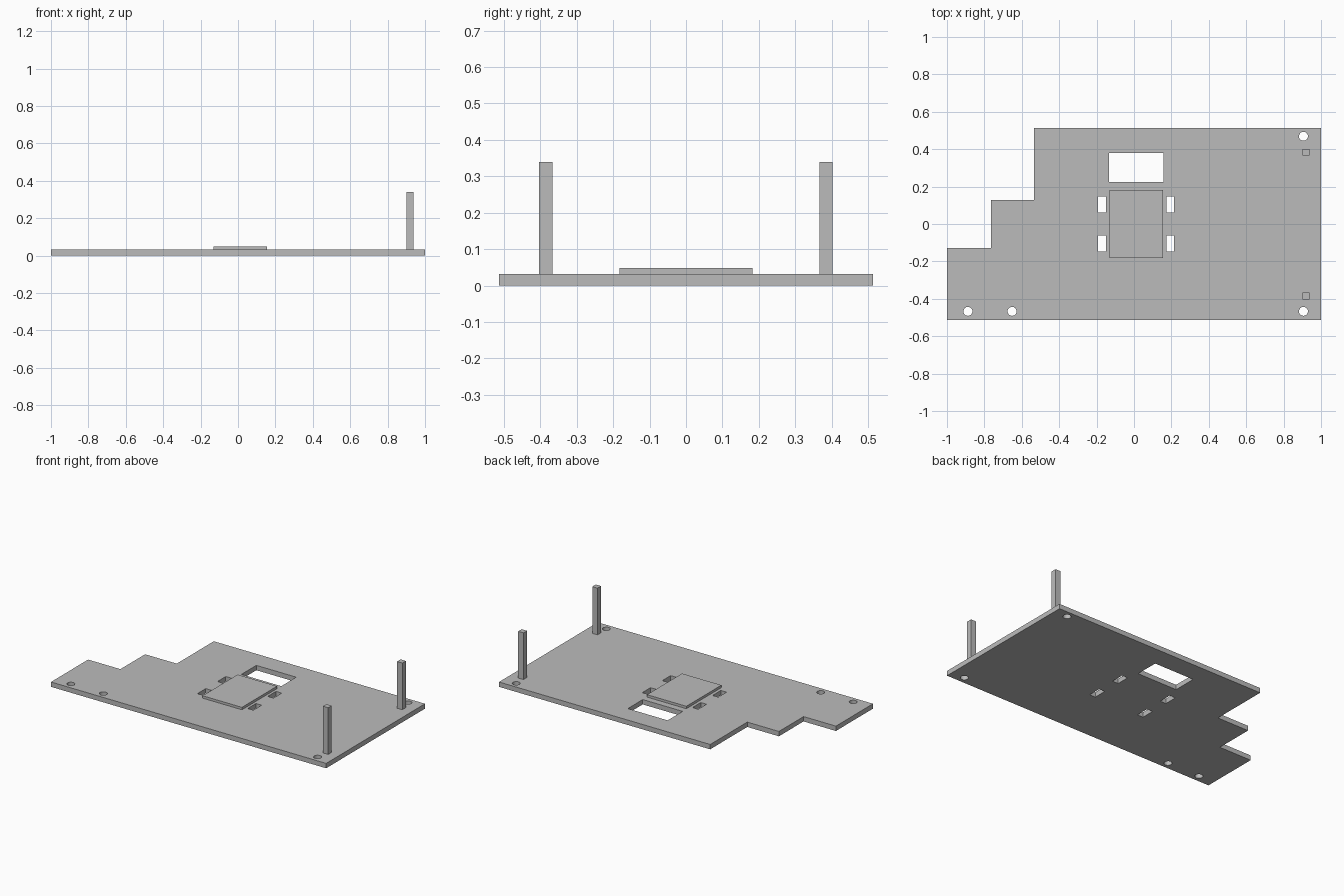
import bpy, bmesh, math

if "Cube" in bpy.data.objects:
    bpy.data.objects.remove(bpy.data.objects["Cube"])

T = 0.032          # plate thickness
grey = bpy.data.materials.new("mid_grey")
grey.diffuse_color = (0.5, 0.5, 0.5, 1)
grey.use_nodes = True
grey.node_tree.nodes["Principled BSDF"].inputs["Base Color"].default_value = grey.diffuse_color


def finish(name, bm):
    mesh = bpy.data.meshes.new(name)
    bm.to_mesh(mesh)
    bm.free()
    mesh.materials.append(grey)
    ob = bpy.data.objects.new(name, mesh)
    bpy.context.collection.objects.link(ob)
    return ob


def rect(x0, x1, y0, y1):
    return [(x0, y0), (x1, y0), (x1, y1), (x0, y1)]


def circle(cx, cy, r, n=24):
    return [(cx + r * math.cos(2 * math.pi * i / n),
             cy + r * math.sin(2 * math.pi * i / n)) for i in range(n)]


def box(name, x0, x1, y0, y1, z0, z1):
    bm = bmesh.new()
    bmesh.ops.create_cube(bm, size=1)
    for v in bm.verts:
        v.co = (x1 if v.co.x > 0 else x0,
                y1 if v.co.y > 0 else y0,
                z1 if v.co.z > 0 else z0)
    return finish(name, bm)


# Stepped plate outline, followed by its openings
loops = [[(-1, -0.513), (1, -0.513), (1, 0.513), (-0.535, 0.513),
          (-0.535, 0.128), (-0.765, 0.128), (-0.765, -0.128), (-1, -0.128)]]
loops.append(rect(-0.133, 0.157, 0.225, 0.38))             # window
for x in (-0.171, 0.194):                                  # four slots
    for y in (-0.104, 0.104):
        loops.append(rect(x - 0.021, x + 0.021, y - 0.043, y + 0.043))
for x, y in ((-0.888, -0.467), (-0.652, -0.467), (0.906, -0.467), (0.906, 0.469)):
    loops.append(circle(x, y, 0.024))                      # screw holes

bm = bmesh.new()
edges = []
for pts in loops:
    vs = [bm.verts.new((x, y, T)) for x, y in pts]
    edges += [bm.edges.new((vs[i - 1], vs[i])) for i in range(len(vs))]
bmesh.ops.triangle_fill(bm, use_beauty=True, use_dissolve=False,
                        edges=edges, normal=(0, 0, 1))
bm.normal_update()
for f in bm.faces:
    if f.normal.z < 0:
        f.normal_flip()
plate = finish("base_plate", bm)
solid = plate.modifiers.new("thickness", 'SOLIDIFY')
solid.thickness = T
solid.offset = -1

# Raised pad between the slots
box("raised_pad", -0.13, 0.156, -0.182, 0.182, T, 0.048)

# Two square posts near the right edge
for name, y in (("front_post", -0.385), ("back_post", 0.384)):
    box(name, 0.9, 0.938, y - 0.018, y + 0.018, T, 0.339)
